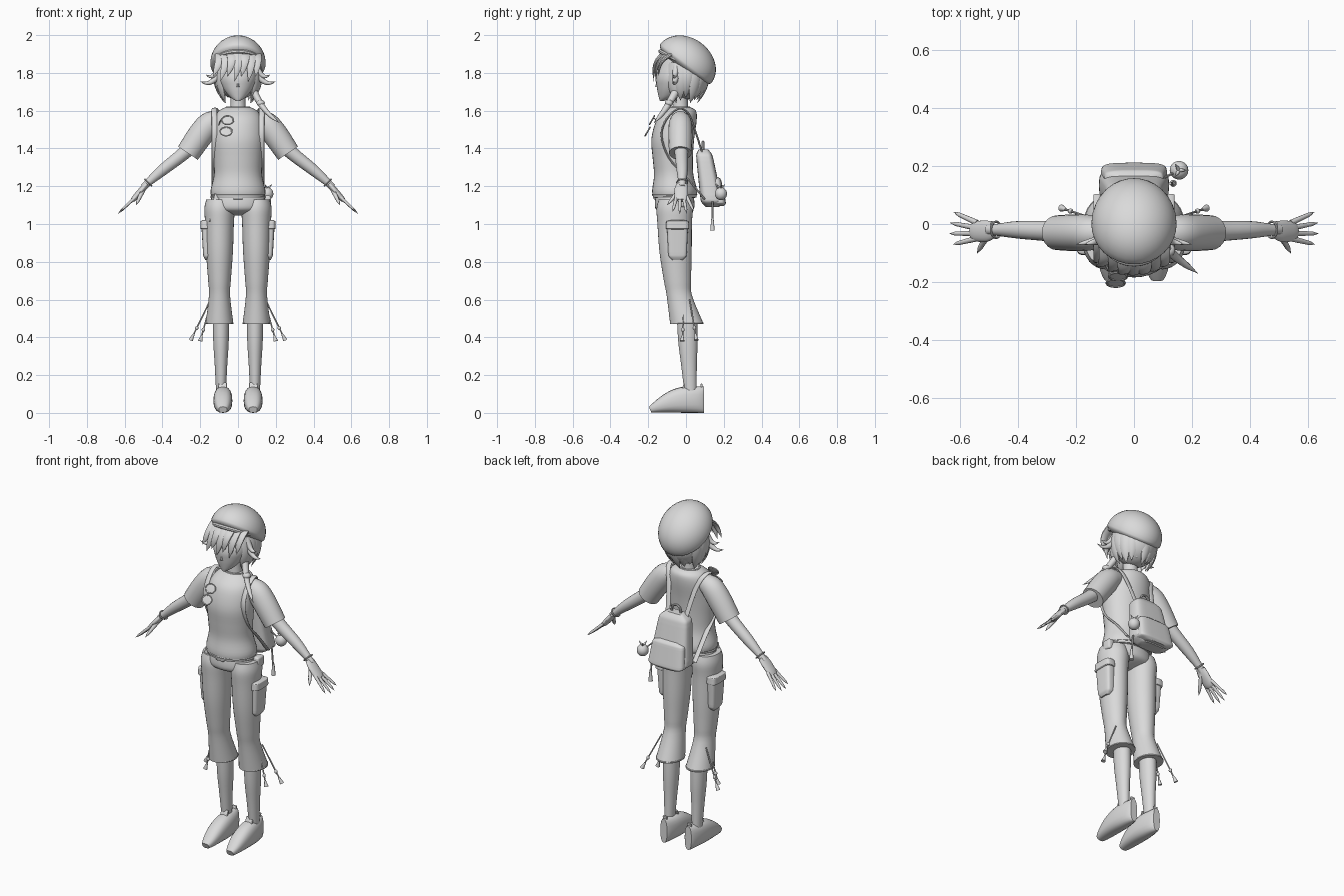
import bpy, bmesh, math
from mathutils import Vector, Matrix

if "Cube" in bpy.data.objects:
    bpy.data.objects.remove(bpy.data.objects["Cube"])

grey = bpy.data.materials.new("plain_grey")
grey.use_nodes = True
COLOUR = (.7, .7, .7, 1)
grey.diffuse_color = COLOUR
grey.node_tree.nodes["Principled BSDF"].inputs["Base Color"].default_value = COLOUR
ACROSS, DEEP, UP = Vector((1, 0, 0)), Vector((0, 1, 0)), Vector((0, 0, 1))


def finish(name, bm, mirror, matrix=Matrix.Identity(4)):
    bmesh.ops.recalc_face_normals(bm, faces=bm.faces[:])
    mesh = bpy.data.meshes.new(name)
    bm.to_mesh(mesh)
    bm.free()
    mesh.transform(matrix)
    mesh.materials.append(grey)
    part = bpy.data.objects.new(name, mesh)
    bpy.context.collection.objects.link(part)
    if mirror:
        part.modifiers.new("mirror", "MIRROR")
    bpy.ops.object.select_all(action="DESELECT")
    part.select_set(True)
    bpy.context.view_layer.objects.active = part
    bpy.ops.object.shade_smooth_by_angle(angle=math.radians(40))


def smooth_path(rings, steps=4):
    """Catmull-Rom interpolation of the rings."""
    points = [Vector(ring) for ring in rings]
    points = [points[0], *points, points[-1]]
    for a, b, c, d in zip(points, points[1:], points[2:], points[3:]):
        for step in range(steps):
            t = step / steps
            yield b + (c - a) * t / 2 + (2 * a - 5 * b + 4 * c - d) * t * t / 2 + (3 * b - a - 3 * c + d) * t ** 3 / 2
    yield points[-1]


def loft(name, rings, ref=DEEP, sides=20, square=2, level=False, mirror=False):
    """Skin through rings (x, y, z, radius across, radius along ref)."""
    path = list(smooth_path(rings))
    bm = bmesh.new()
    loops = []
    for before, ring, after in zip(path[:1] + path, path, path[1:] + path[-1:]):
        along = UP if level else (after.xyz - before.xyz).normalized()
        v = (ref - along * ref.dot(along)).normalized()
        u = v.cross(along)
        loop = []
        for k in range(sides):
            angle = math.tau * k / sides
            c, s = (math.copysign(abs(w) ** (2 / square), w) for w in (math.cos(angle), math.sin(angle)))
            loop.append(bm.verts.new(ring.xyz + u * c * max(ring[3], .001) + v * s * max(ring[4], .001)))
        loops.append(loop)
    for low, high in zip(loops, loops[1:]):
        for k in range(sides):
            bm.faces.new((low[k - 1], low[k], high[k], high[k - 1]))
    bm.faces.new(loops[0])
    bm.faces.new(loops[-1])
    finish(name, bm, mirror)


def column(name, depth, rings, x=0, mirror=False):
    """Upright body part from (height, y, half width)."""
    loft(name, [(x, y, z, r, r * depth) for z, y, r in rings], level=True, sides=32, mirror=mirror)


def limb(name, rings, depth=1, mirror=True):
    """Round part from (x, y, z, radius)."""
    loft(name, [(x, y, z, r, r * depth) for x, y, z, r in rings], mirror=mirror)


def strand(name, start, end, wide, thick, bulge=(0, 0, 0), ref=DEEP, taper=.7, mirror=False):
    """Curved lock that narrows to a tip."""
    start, end, bulge = Vector(start), Vector(end), Vector(bulge)
    rings = []
    for i in range(6):
        t = i / 5
        size = (1 - t) ** taper
        rings.append((*(start.lerp(end, t) + bulge * math.sin(math.pi * t)), thick * size, wide * size))
    loft(name, rings, ref, sides=10, mirror=mirror)


def cord(name, points, r, mirror=False):
    loft(name, [(*p, r, r) for p in points], ACROSS, sides=8, mirror=mirror)


def cushion(name, top, bottom, wide_top, wide_bottom, depth, mirror=False):
    """Boxy padded shape between two heights."""
    rings = []
    for i in range(13):
        t = i / 12
        r = (wide_top + (wide_bottom - wide_top) * t) * (1 - .4 * abs(2 * t - 1) ** 10)
        rings.append((*Vector(top).lerp(Vector(bottom), t), r, r * depth))
    loft(name, rings, square=4, sides=32, level=True, mirror=mirror)


def ball(name, loc, size, tilt=0, under=1, mirror=False):
    """Ellipsoid; under flattens its lower half."""
    bm = bmesh.new()
    bmesh.ops.create_uvsphere(bm, u_segments=32, v_segments=20, radius=1)
    for v in bm.verts:
        if v.co.z < 0:
            v.co.z *= under
    turn = Matrix.Rotation(math.radians(tilt), 4, "X")
    finish(name, bm, mirror, Matrix.Translation(loc) @ turn @ Matrix.Diagonal((*size, 1)))


def box(name, loc, size, tilt=0, axis="X", mirror=False):
    bm = bmesh.new()
    bmesh.ops.create_cube(bm, size=1, matrix=Matrix.Diagonal((*size, 1)))
    bmesh.ops.bevel(bm, geom=bm.edges[:], offset=min(size) / 4, segments=3, profile=.5, affect="EDGES")
    finish(name, bm, mirror, Matrix.Translation(loc) @ Matrix.Rotation(math.radians(tilt), 4, axis))


def hoop(name, loc, wide, deep, r, tilt=0, axis="X", mirror=False):
    """Oval ring of round section."""
    bm = bmesh.new()
    count, around = 32, 8
    grid = []
    for i in range(count):
        a = math.tau * i / count
        row = []
        for j in range(around):
            b = math.tau * j / around
            out = r * math.cos(b)
            row.append(bm.verts.new(((wide + out) * math.cos(a), (deep + out) * math.sin(a), r * math.sin(b))))
        grid.append(row)
    for i in range(count):
        for j in range(around):
            bm.faces.new((grid[i - 1][j - 1], grid[i][j - 1], grid[i][j], grid[i - 1][j]))
    finish(name, bm, mirror, Matrix.Translation(loc) @ Matrix.Rotation(math.radians(tilt), 4, axis))


# Head, neck and cap
column("head", 1, [(1.65, -.13, .008), (1.675, -.1, .045), (1.73, -.07, .085), (1.79, -.055, .1), (1.9, -.03, .08)])
strand("nose", (0, -.15, 1.725), (0, -.15, 1.77), .014, .008)
column("neck", 1, [(1.56, -.03, .05), (1.63, -.03, .04), (1.72, -.03, .04)])
ball("ear", (.1, -.04, 1.75), (.014, .02, .035), mirror=True)
ball("cap_crown", (0, 0, 1.85), (.147, .17, .135), tilt=-37, under=.35)
hoop("cap_band", (0, -.01, 1.85), .122, .14, .012, tilt=-27)

# Hair: back shell, hanging locks, fringe and flicked tips
ball("hair_shell", (0, .01, 1.78), (.12, .115, .12))
for i in range(13):
    angle = math.radians(21 * i - 36)
    c, s = math.cos(angle), math.sin(angle)
    strand(f"hair_lock_{i + 1}", (.1 * c, .1 * s, 1.85), (.08 * c, .07 * s - .01, 1.64 + .015 * (i % 3)), .045, .02,
           bulge=(.025 * c, .025 * s, 0), ref=Vector((-s, c, 0)), taper=.5)
for i in range(-3, 4):
    x = .03 * i
    strand(f"fringe_{i + 4}", (x, 6 * x * x - .12, 1.9), (1.25 * x - .02, 3 * x * x - .17, 1.755 + .025 * (i % 2)),
           .034, .013, bulge=(.01, -.02, .015), ref=ACROSS, taper=.6)
for side, label in ((-1, "right"), (1, "left")):
    for height, reach, z in (("low", .2, 1.755), ("high", .17, 1.79)):
        strand(f"hair_flick_{label}_{height}", (side * .09, -.05, z + .05),
               (side * reach, -.07, z), .02, .02, bulge=(0, 0, -.03))
strand("braid", (.08, -.05, 1.71), (.22, -.17, 1.535), .022, .02, bulge=(-.01, 0, -.015), taper=.5)
ball("braid_tie", (.12, -.09, 1.64), (.022, .022, .018))

# Shirt
column("shirt_body", .82, [(1.14, -.06, .14), (1.18, -.06, .145), (1.26, -.065, .127), (1.35, -.07, .13),
                           (1.45, -.07, .138), (1.55, -.05, .13), (1.6, -.03, .1), (1.62, -.03, .06)])
hoop("shirt_hem", (0, -.06, 1.155), .14, .115, .005)
hoop("collar", (0, -.03, 1.617), .06, .048, .006)
limb("sleeve", [(.1, -.03, 1.55, .05), (.15, -.03, 1.53, .064), (.2, -.03, 1.47, .067), (.265, -.03, 1.375, .063)], .95)

# Arms and hands
limb("arm", [(.19, -.03, 1.47, .042), (.28, -.025, 1.38, .036), (.4, -.02, 1.285, .03), (.475, -.02, 1.22, .02),
             (.5, -.02, 1.195, .018)])
limb("palm", [(.485, -.02, 1.21, .013), (.51, -.025, 1.18, .016), (.545, -.025, 1.14, .015), (.56, -.025, 1.125, .011)], 2.3)
for i, label in enumerate(("index", "middle", "ring", "little")):
    reach = .08 - .012 * abs(i - 1.4)
    strand(f"{label}_finger", (.54, .018 * i - .05, 1.145), (.56 + reach, .037 * i - .07, 1.13 - reach),
           .01, .009, taper=.25, mirror=True)
strand("thumb", (.5, -.03, 1.185), (.54, -.1, 1.1), .013, .013, ref=ACROSS, taper=.35, mirror=True)
hoop("bracelet", (.475, -.02, 1.22), .025, .028, .004, tilt=135, axis="Y", mirror=True)

# Trousers, belt and pockets
column("trouser_hips", .72, [(1.18, -.06, .13), (1.12, -.06, .145), (1.08, -.06, .14), (1.06, -.06, .1), (1.045, -.06, .03)])
column("trouser_leg", 1.2, [(1.13, -.06, .07), (1.08, -.06, .08), (1, -.06, .076), (.85, -.055, .071), (.7, -.045, .06),
                            (.62, -.035, .056), (.47, .005, .074)], x=.098, mirror=True)
hoop("trouser_cuff", (.098, .005, .475), .071, .085, .004, mirror=True)
hoop("belt", (0, -.06, 1.145), .138, .1, .009)
box("buckle", (0, -.165, 1.145), (.05, .012, .03))
box("belt_strap", (-.125, -.125, 1.085), (.03, .014, .15), tilt=12, axis="Y")
box("belt_pouch", (.155, -.03, 1.12), (.04, .06, .06))
cushion("leg_pocket", (.165, -.045, 1.01), (.158, -.045, .81), .03, .025, 1.9, mirror=True)
cushion("pocket_flap", (.168, -.045, 1.02), (.167, -.045, .97), .031, .033, 1.9, mirror=True)

# Hem cords with toggles
for label, top, tip in (("outer", (.145, .02, .6), (.25, .055, .385)), ("inner", (.145, -.01, .58), (.2, -.02, .38))):
    top, tip = Vector(top), Vector(tip)
    cord(f"{label}_hem_cord", [top, tip], .004, mirror=True)
    ball(f"{label}_cord_bead", top.lerp(tip, .7), (.009, .009, .011), mirror=True)
    limb(f"{label}_cord_end", [(*top.lerp(tip, .85), .005), (*tip, .012)])

# Calves and shoes
column("calf", 1.25, [(.52, .005, .043), (.38, .01, .041), (.25, .016, .033), (.11, .024, .026)], x=.09, mirror=True)
upper = []
for i in range(17):
    t = (1 - math.cos(math.pi * i / 16)) / 2
    half = .017 + .053 * math.sin(math.pi / 2 * min(1, 1.4 * t))
    upper.append((.08, .285 * t - .19, half, .05 * math.sin(math.pi * (.03 + .94 * t)) ** .35, half))
loft("shoe", upper, UP, square=2.5, mirror=True)
box("shoe_tongue", (.082, -.01, .142), (.045, .012, .04), tilt=-25, mirror=True)
box("heel_tab", (.08, .08, .135), (.026, .01, .04), tilt=-10, mirror=True)

# Backpack with pocket, straps, handle and charm
cushion("backpack", (0, .092, 1.395), (0, .14, 1.09), .09, .127, .47)
cushion("backpack_pocket", (0, .15, 1.25), (0, .177, 1.095), .1, .117, .33)
hoop("backpack_handle", (0, .09, 1.4), .03, .035, .007, tilt=90)
strap = [(.085, 1.38), (.04, 1.52), (.01, 1.59), (-.04, 1.61), (-.1, 1.56), (-.13, 1.47), (-.09, 1.35), (0, 1.25), (.1, 1.13)]
loft("shoulder_strap", [(min(.06 + .025 * i, .125), y, z, .005, .014) for i, (y, z) in enumerate(strap)], ACROSS, mirror=True)
charm = Vector((.155, .185, 1.16))
ball("charm_ball", charm, (.032, .032, .034))
cord("charm_cord", [(.105, .16, 1.21), charm], .004)
for i in range(3):
    angle = math.tau * i / 3
    base = charm + UP * .025
    strand(f"charm_leaf_{i + 1}", base, base + Vector((math.cos(angle), math.sin(angle), 1)) * .025, .008, .008)
cord("hanging_cord", [(.125, .14, 1.12), (.135, .14, .99)], .005)
limb("hanging_tassel", [(.135, .14, 1.03, .006), (.135, .14, .965, .012)], mirror=False)

# Spectacles hung on the shirt
for label, spot in (("upper", (-.055, -.18, 1.55)), ("lower", (-.063, -.203, 1.49))):
    hoop(f"{label}_spectacle_rim", spot, .031, .026, .004, tilt=60)
    ball(f"{label}_spectacle_lens", spot, (.03, .025, .002), tilt=60)
cord("spectacle_arm", [(-.085, -.17, 1.56), (-.1, -.13, 1.53), (-.105, -.12, 1.49)], .003)
